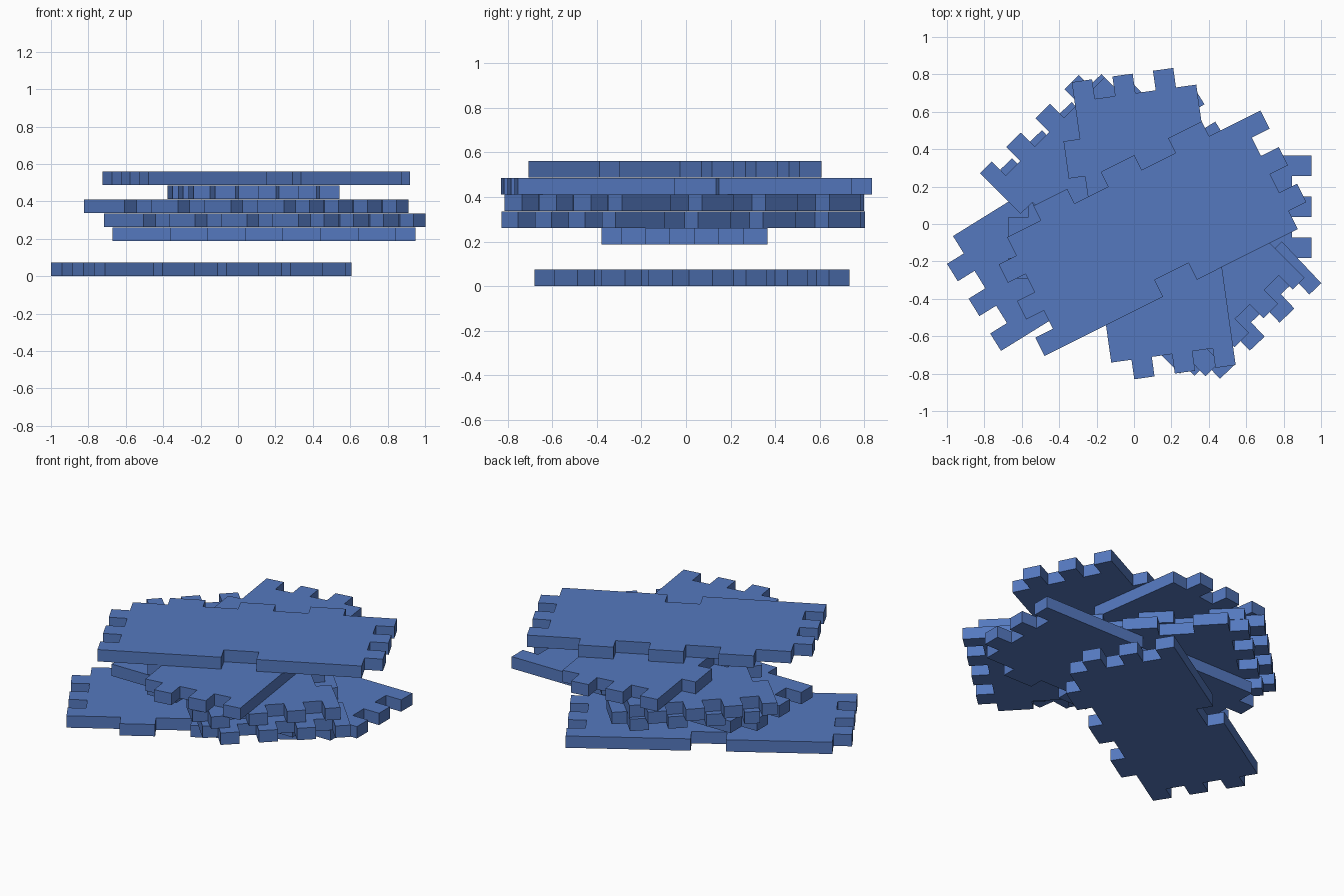
import bpy, bmesh, math

if "Cube" in bpy.data.objects:
    bpy.data.objects.remove(bpy.data.objects["Cube"])

F = 0.1095          # finger width on the short ends
D = 0.088           # finger depth on the long edges
S = 0.2012          # finger width on the long edges
BL = 3.5 * S        # half body length
HL = BL + 0.1055    # half length including fingers
T = 0.074           # board thickness


def outline(rows, bottom, top):
    """Walk round a board: rows are the end-finger boundaries,
    bottom/top give the edge level of each long finger."""
    pts = []
    ends = list(enumerate(zip(rows, rows[1:])))
    for i in range(7):
        pts += [(-BL + i * S, bottom(i)), (-BL + (i + 1) * S, bottom(i))]
    for i, (a, b) in ends:
        u = HL if i % 2 else BL
        pts += [(u, a), (u, b)]
    for i in reversed(range(7)):
        pts += [(-BL + (i + 1) * S, top(i)), (-BL + i * S, top(i))]
    for i, (a, b) in reversed(ends):
        u = -BL if i % 2 else -HL
        pts += [(u, b), (u, a)]
    clean = []
    for p in pts:
        if not clean or math.dist(p, clean[-1]) > 1e-4:
            clean.append(p)
    if math.dist(clean[0], clean[-1]) < 1e-4:
        clean.pop()
    return clean


# side board: one plain edge with a single notch, fingers on the other edge
LOW = -(6 * F + D) / 2
side = outline([LOW + i * F for i in range(7)],
               lambda i: LOW + 0.1 if i == 3 else LOW,
               lambda i: -LOW if i % 2 else -LOW - D)
# cover board: fingers on both long edges
B = 3 * F
cover = outline([-B - D] + [-B + i * F for i in range(7)] + [B + D],
                lambda i: -B if i % 2 else -B - D,
                lambda i: B if i % 2 else B + D)


def board(name, pts, x, y, z, angle):
    bm = bmesh.new()
    face = bm.faces.new([bm.verts.new((u, v, 0)) for u, v in pts])
    ext = bmesh.ops.extrude_face_region(bm, geom=[face])
    bmesh.ops.translate(bm, vec=(0, 0, T),
                        verts=[g for g in ext["geom"] if isinstance(g, bmesh.types.BMVert)])
    bmesh.ops.dissolve_limit(bm, angle_limit=0.01, verts=bm.verts[:], edges=bm.edges[:])
    bmesh.ops.recalc_face_normals(bm, faces=bm.faces[:])
    me = bpy.data.meshes.new(name)
    bm.to_mesh(me)
    bm.free()
    me.materials.append(blue)
    ob = bpy.data.objects.new(name, me)
    ob.location = (x, y, z)
    ob.rotation_euler.z = math.radians(angle)
    bpy.context.collection.objects.link(ob)


blue = bpy.data.materials.new("blue")
blue.diffuse_color = (0.09, 0.19, 0.52, 1)
blue.use_nodes = True
blue.node_tree.nodes["Principled BSDF"].inputs["Base Color"].default_value = blue.diffuse_color

# loose stack of boards, bottom to top
board("side_board_1", side, -0.173, -0.010, 0.0, 211.8)
board("side_board_2", side, 0.14, -0.007, 0.187, 180)
board("cover_board_1", cover, 0.143, -0.013, 0.262, -46.7)
board("cover_board_2", cover, 0.044, -0.008, 0.337, -45.1)
board("side_board_3", side, 0.062, -0.004, 0.412, 98)
board("side_board_4", side, 0.079, -0.010, 0.487, 26.6)
